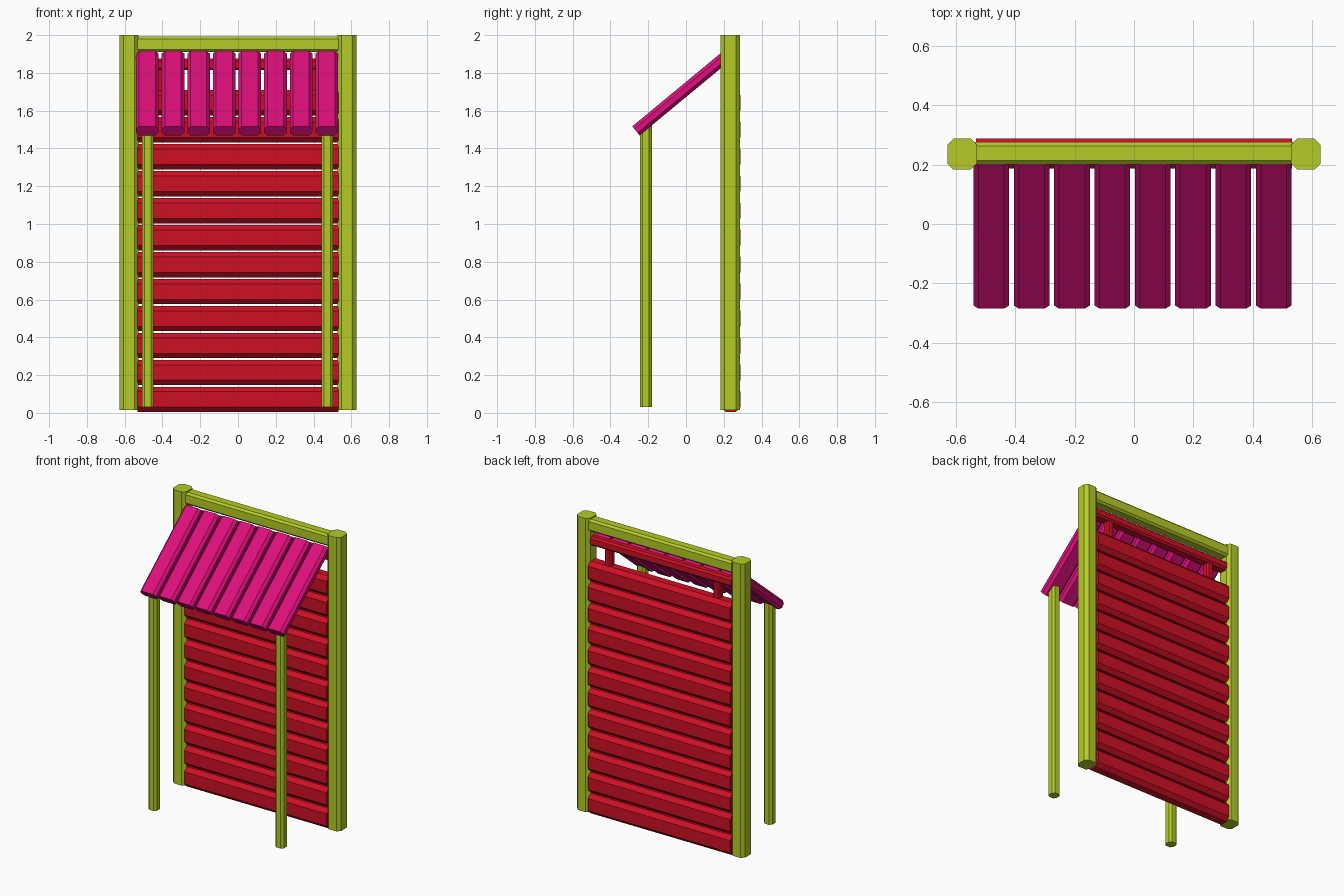
import bpy, bmesh, math
from mathutils import Matrix, Vector

if "Cube" in bpy.data.objects:
    bpy.data.objects.remove(bpy.data.objects["Cube"])


def material(name, rgb):
    m = bpy.data.materials.new(name)
    m.diffuse_color = (*rgb, 1)
    m.use_nodes = True
    m.node_tree.nodes["Principled BSDF"].inputs["Base Color"].default_value = m.diffuse_color
    return m


GREEN = material("green_paint", (0.46, 0.60, 0.02))
RED = material("red_paint", (0.62, 0.005, 0.018))
PINK = material("pink_paint", (0.72, 0.005, 0.20))


def timber(name, start, end, width, depth, chamfer, mat, side=(1, 0, 0)):
    """Chamfered (octagonal) timber from start to end; width runs along side."""
    a, b = Vector(start), Vector(end)
    u = Vector(side)
    v = (b - a).normalized().cross(u)
    w, d, c = width / 2, depth / 2, chamfer
    profile = [(w, d - c), (w - c, d), (c - w, d), (-w, d - c),
               (-w, c - d), (c - w, -d), (w - c, -d), (w, c - d)]
    bm = bmesh.new()
    face = bm.faces.new([bm.verts.new(a + u * p + v * q) for p, q in profile])
    ext = bmesh.ops.extrude_face_region(bm, geom=[face], use_keep_orig=True)
    bmesh.ops.translate(bm, vec=b - a,
                        verts=[g for g in ext["geom"] if isinstance(g, bmesh.types.BMVert)])
    bmesh.ops.recalc_face_normals(bm, faces=bm.faces[:])
    mesh = bpy.data.meshes.new(name)
    bm.to_mesh(mesh)
    bm.free()
    mesh.materials.append(mat)
    ob = bpy.data.objects.new(name, mesh)
    bpy.context.collection.objects.link(ob)
    return ob


WALL_Y = 0.235

# main posts, front posts and the short struts of the opening
for s, label in ((-1, "left"), (1, "right")):
    x = s * 0.578
    timber(label + "_post", (x, WALL_Y, 0.015), (x, WALL_Y, 2.0), 0.10, 0.104, 0.021, GREEN)
    x = s * 0.475 - 0.003
    timber(label + "_front_post", (x, -0.212, 0.03), (x, -0.212, 1.53), 0.062, 0.062, 0.014, GREEN)
    x = s * 0.405
    timber(label + "_strut", (x, WALL_Y, 1.69), (x, WALL_Y, 1.84), 0.05, 0.05, 0.01, RED)

# top beam and the rail below it
timber("top_beam", (-0.535, 0.238, 1.952), (0.535, 0.238, 1.952), 0.076, 0.082, 0.013, GREEN, (0, 1, 0))
timber("roof_rail", (-0.53, 0.235, 1.845), (0.53, 0.235, 1.845), 0.07, 0.06, 0.012, RED, (0, 1, 0))

# stacked wall boards
for i in range(12):
    z = 0.071 + i * 0.1428
    timber(f"wall_board_{i + 1}", (-0.532, WALL_Y + 0.002, z), (0.532, WALL_Y + 0.002, z),
           0.102, 0.134, 0.026, RED, (0, 1, 0))

# sloping roof slats
for i in range(8):
    x = -0.48 + i * 0.1357
    timber(f"roof_slat_{i + 1}", (x, -0.265, 1.493), (x, 0.216, 1.891), 0.12, 0.062, 0.017, PINK)
